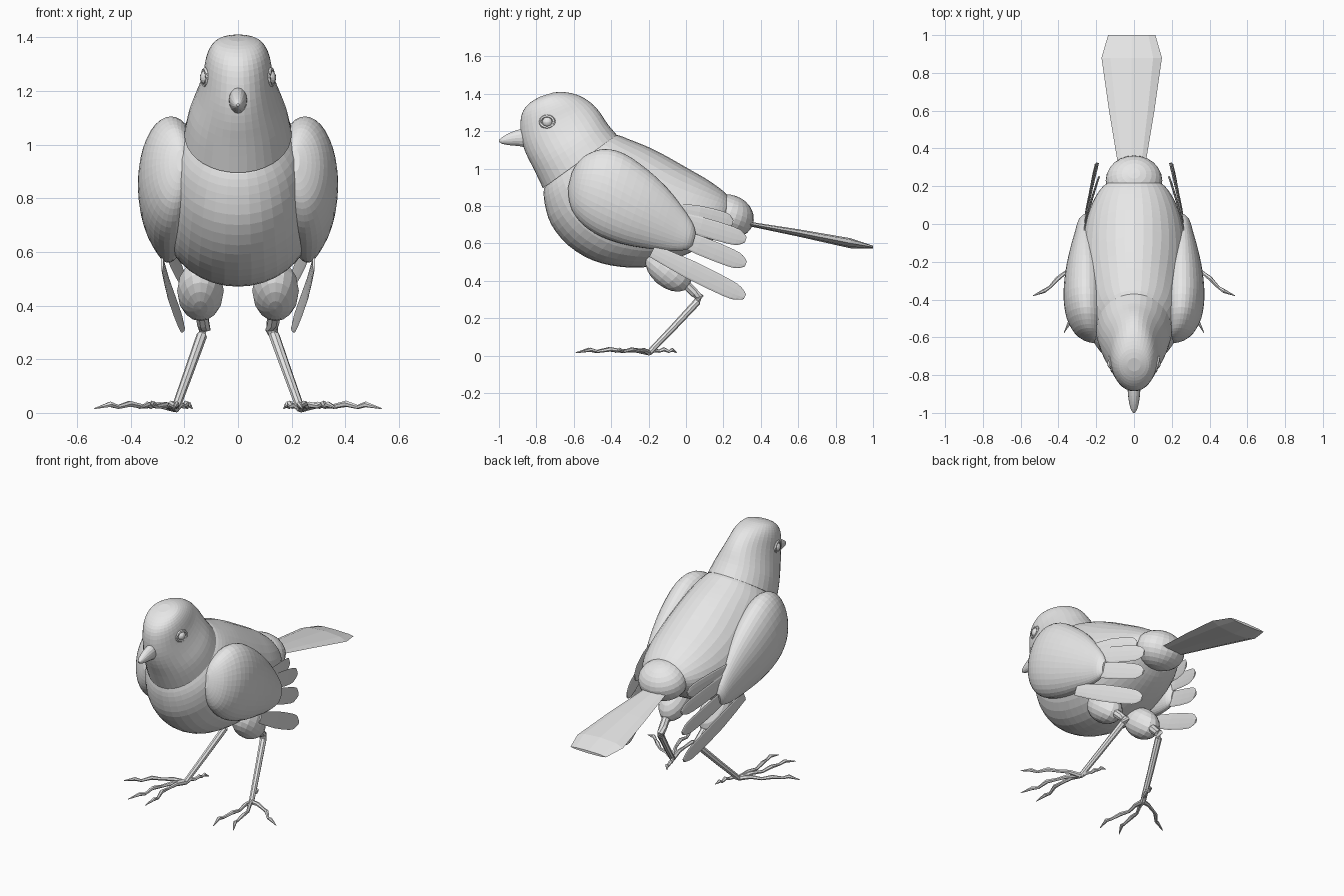
import bpy, bmesh
from math import cos, sin, pi, atan2
from mathutils import Vector, Matrix

cube = bpy.data.objects.get("Cube")
if cube:
    bpy.data.objects.remove(cube, do_unlink=True)

grey = bpy.data.materials.new("plain_grey")
grey.use_nodes = True
grey.diffuse_color = (0.8, 0.8, 0.8, 1)
grey.node_tree.nodes["Principled BSDF"].inputs["Base Color"].default_value = (0.8, 0.8, 0.8, 1)


def finish(name, bm, smooth=False):
    bmesh.ops.recalc_face_normals(bm, faces=bm.faces)
    mesh = bpy.data.meshes.new(name)
    bm.to_mesh(mesh)
    bm.free()
    mesh.materials.append(grey)
    mesh.polygons.foreach_set("use_smooth", [smooth] * len(mesh.polygons))
    obj = bpy.data.objects.new(name, mesh)
    bpy.context.collection.objects.link(obj)
    return obj


def spline(rows, steps):
    """Catmull-Rom interpolation through rows of numbers."""
    out = []
    for i in range(len(rows) - 1):
        a, b, c, d = (rows[max(0, min(len(rows) - 1, i + k))] for k in (-1, 0, 1, 2))
        for s in range(steps):
            t = s / steps
            out.append([q + t / 2 * (r - p + t * (2 * p - 5 * q + 4 * r - u + t * (3 * (q - r) + u - p)))
                        for p, q, r, u in zip(a, b, c, d)])
    return out + [list(rows[-1])]


def skin(name, rings, smooth=False):
    bm = bmesh.new()
    loops = [[bm.verts.new(p) for p in ring] for ring in rings]
    n = len(loops[0])
    for a, b in zip(loops, loops[1:]):
        for i in range(n):
            bm.faces.new((a[i], a[(i + 1) % n], b[(i + 1) % n], b[i]))
    bm.faces.new(loops[0])
    bm.faces.new(loops[-1])
    return finish(name, bm, smooth)


def loft(name, rows, n=36, steps=3, side=1):
    """Elliptical rings; row = upper y, z, lower y, z, half width, x centre."""
    rings = []
    for y1, z1, y2, z2, w, x in spline(rows, steps):
        ring = []
        for i in range(n):
            a = 2 * pi * i / n
            t = (1 - cos(a)) / 2
            ring.append((side * (x + w * sin(a)), y1 + (y2 - y1) * t, z1 + (z2 - z1) * t))
        rings.append(ring)
    return skin(name, rings)


def tube(name, points, radii, n=8):
    pts = [Vector(p) for p in points]
    rings = []
    for i, p in enumerate(pts):
        d = (pts[min(i + 1, len(pts) - 1)] - pts[max(i - 1, 0)]).normalized()
        u = d.cross(Vector((0.3, 0.2, 1))).normalized()
        v = d.cross(u)
        rings.append([p + radii[i] * (u * cos(2 * pi * k / n) + v * sin(2 * pi * k / n)) for k in range(n)])
    return skin(name, rings)


def ellipsoid(name, centre, radii, tilt=0, u=24, v=14):
    bm = bmesh.new()
    m = Matrix.Translation(centre) @ Matrix.Rotation(tilt, 4, 'X') @ Matrix.Diagonal((*radii, 1))
    bmesh.ops.create_uvsphere(bm, u_segments=u, v_segments=v, radius=1, matrix=m)
    return finish(name, bm)


def centred(rows, x=0):
    return [(*r, x) for r in rows]


# Body, from the collar back to the rump
loft("body", centred([
    (-.40, 1.16, -.74, .91, .18), (-.37, 1.18, -.76, .89, .195), (-.30, 1.155, -.755, .81, .235),
    (-.20, 1.115, -.72, .70, .262), (-.12, 1.075, -.63, .59, .28), (-.04, 1.03, -.50, .51, .29),
    (.03, .99, -.35, .475, .285), (.10, .95, -.20, .475, .27), (.16, .91, -.05, .52, .24),
    (.21, .87, .08, .58, .20), (.24, .83, .17, .64, .15), (.245, .78, .215, .70, .07)]))

# Head with a slanted collar edge
loft("head", centred([
    (-.37, 1.18, -.765, .895, .20), (-.42, 1.24, -.81, .99, .182), (-.46, 1.30, -.855, 1.08, .152),
    (-.50, 1.345, -.88, 1.16, .132), (-.55, 1.38, -.885, 1.25, .12), (-.60, 1.40, -.87, 1.31, .105),
    (-.66, 1.41, -.83, 1.355, .08), (-.71, 1.407, -.78, 1.385, .035)]))

# Beak
loft("beak", centred([
    (-.84, 1.22, -.84, 1.11, .034), (-.89, 1.21, -.89, 1.12, .033), (-.94, 1.192, -.94, 1.125, .027),
    (-.98, 1.17, -.98, 1.132, .017), (-1.0, 1.153, -1.0, 1.143, .005)]), n=16)

# Rump and tail
ellipsoid("rump", (0, .23, .745), (.15, .135, .115), -0.35)
loft("tail", centred([
    (.30, .722, .30, .70, .07), (.60, .676, .60, .637, .12), (.88, .628, .88, .574, .16),
    (1.0, .588, 1.0, .572, .125)], -.012), n=8, steps=1)

WING = [
    (-.61, .98, -.63, .90, .015, .215), (-.58, 1.03, -.625, .83, .05, .225),
    (-.53, 1.075, -.60, .76, .08, .24), (-.44, 1.105, -.54, .69, .108, .25),
    (-.33, 1.08, -.45, .635, .118, .255), (-.20, .99, -.33, .595, .11, .255),
    (-.10, .895, -.20, .572, .085, .257), (-.02, .795, -.08, .56, .055, .26),
    (.035, .71, .0, .567, .035, .26), (.052, .655, .035, .59, .012, .26)]
FEATHERS = [((-.05, .78), (.25, .71)), ((-.08, .74), (.32, .62)),
            ((-.10, .66), (.32, .49)), ((-.18, .56), (.315, .315))]
TOES = {"outer": (.535, -.38), "middle": (.37, -.575), "inner": (.24, -.59), "back": (.17, -.05)}

for label, s in (("left", 1), ("right", -1)):
    # Folded wing and its fan of flight feathers
    loft(label + "_wing", WING, side=s)
    for k, ((y0, z0), (y1, z1)) in enumerate(FEATHERS):
        d = Vector((y1 - y0, z1 - z0)).normalized()
        rows = []
        for t, w in ((0, .035), (.4, .05), (.8, .048), (.93, .037), (1, .014)):
            y, z = y0 + (y1 - y0) * t, z0 + (z1 - z0) * t
            x = .265 - .08 * t ** 1.3 + .006 * k
            rows.append((y - d.y * w, z + d.x * w, y + d.y * w, z - d.x * w, .005, x))
        loft(f"{label}_feather_{k + 1}", rows, n=10, steps=2, side=s)

    # Eye with a raised lid ring
    ellipsoid(label + "_eye", (s * .116, -.74, 1.25), (.026, .028, .028), u=16, v=10)
    lid = [(s * (.122 + .008 * cos(a)), -.742 + .036 * cos(a), 1.25 + .03 * sin(a))
           for a in (2 * pi * i / 16 for i in range(17))]
    tube(label + "_eyelid", lid, [.009] * 17, 6)

    # Thigh, knee and shank
    ellipsoid(label + "_thigh", (s * .14, -.095, .455), (.087, .14, .09), -atan2(.14, .17), 16, 10)
    tube(label + "_leg", [(s * .14, -.02, .40), (s * .13, .045, .335), (s * .125, .072, .312),
                          (s * .135, .06, .288), (s * .185, -.07, .148), (s * .232, -.195, .018)],
         [.025, .024, .024, .02, .018, .016])

    # Toes with knuckles and a pointed claw
    for toe, (tx, ty) in TOES.items():
        start, step = Vector((.232, -.198)), Vector((tx - .232, ty + .198))
        across = Vector((-step.y, step.x)) * .05
        path = []
        for t, z, bend in ((0, .016, 0), (.2, .03, .5), (.38, .024, 1), (.55, .034, .6),
                           (.72, .022, -.4), (.82, .032, -.5), (1, .016, 0)):
            p = start + step * t + across * bend
            path.append((s * p.x, p.y, z))
        tube(f"{label}_{toe}_toe", path, [.015, .012, .009, .012, .008, .011, .002], 6)
